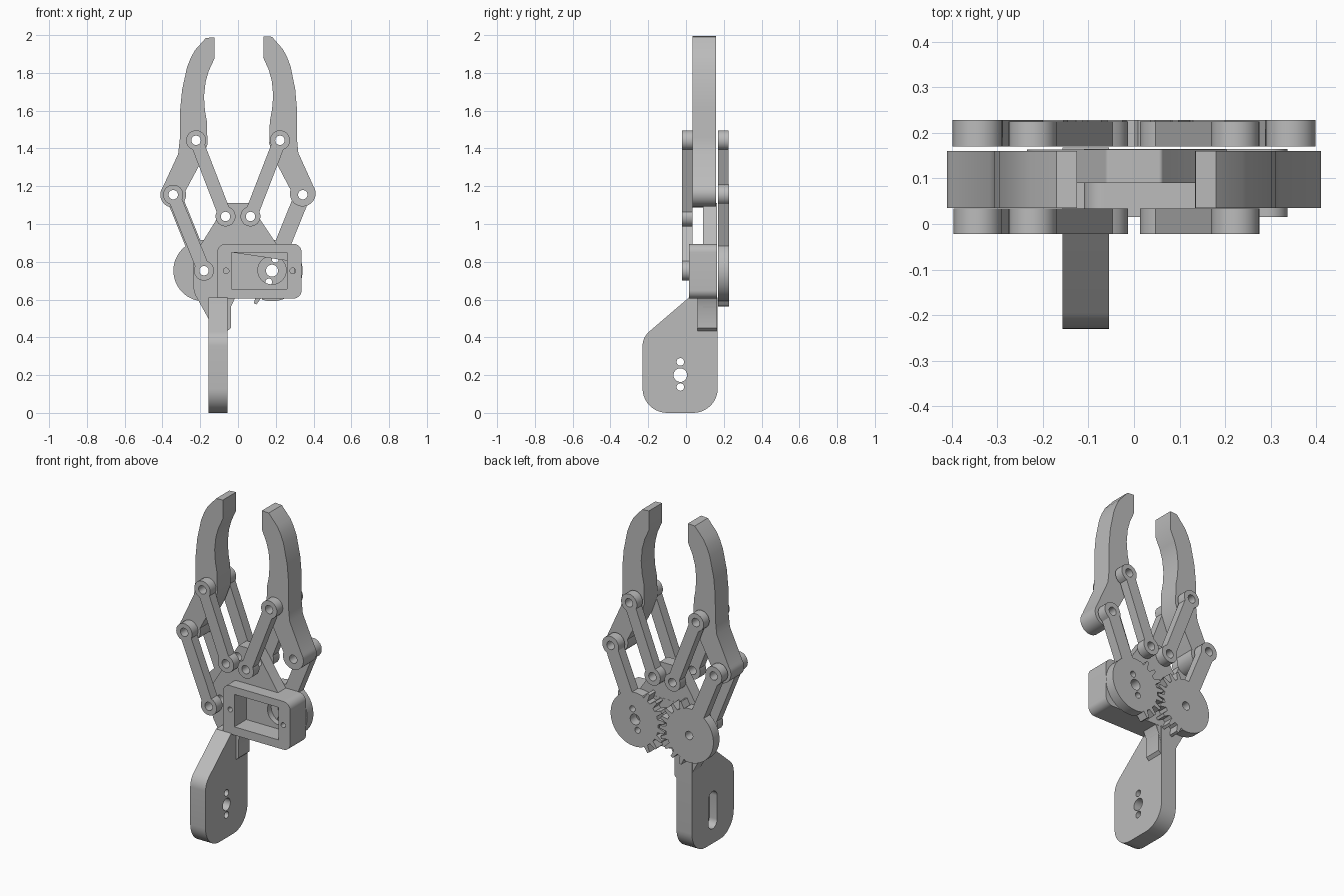
import bpy, bmesh, math
from mathutils import Vector

if "Cube" in bpy.data.objects:
    bpy.data.objects.remove(bpy.data.objects["Cube"])

grey = bpy.data.materials.new("plain grey")
grey.use_nodes = True
grey.diffuse_color = (0.5, 0.5, 0.5, 1)
grey.node_tree.nodes["Principled BSDF"].inputs["Base Color"].default_value = (0.5, 0.5, 0.5, 1)


def arc(c, r, start, end, n=16):
    return [(c[0] + r * math.cos(start + (end - start) * i / n),
             c[1] + r * math.sin(start + (end - start) * i / n)) for i in range(n + 1)]


def circle(c, r, n=28):
    return arc(c, r, 0, math.tau, n)[:-1]


def rounded(corners):
    """Outline from (u, v, fillet radius) corners."""
    out = []
    for i, (u, v, r) in enumerate(corners):
        p = Vector((u, v))
        if r == 0:
            out.append((u, v))
            continue
        a = (Vector(corners[i - 1][:2]) - p).normalized()
        b = (Vector(corners[(i + 1) % len(corners)][:2]) - p).normalized()
        half = a.angle(b) / 2
        centre = p + (a + b).normalized() * (r / math.sin(half))
        t = r / math.tan(half)
        d1, d2 = p + a * t - centre, p + b * t - centre
        s = math.atan2(d1.y, d1.x)
        turn = (math.atan2(d2.y, d2.x) - s + math.pi) % math.tau - math.pi
        out += arc(centre, r, s, s + turn, 10)
    return out


def prism(name, loops, lo, hi, axis="y"):
    """Extrude an outline with holes along an axis."""
    curve = bpy.data.curves.new(name, "CURVE")
    curve.dimensions = "2D"
    curve.fill_mode = "BOTH"
    curve.extrude = (hi - lo) / 2
    for loop in loops:
        sp = curve.splines.new("POLY")
        sp.points.add(len(loop) - 1)
        for pt, (u, v) in zip(sp.points, loop):
            pt.co = (u, v, 0, 1)
        sp.use_cyclic_u = True
    temp = bpy.data.objects.new(name + " outline", curve)
    bpy.context.collection.objects.link(temp)
    dg = bpy.context.evaluated_depsgraph_get()
    mesh = bpy.data.meshes.new_from_object(temp.evaluated_get(dg))
    bpy.data.objects.remove(temp)
    mid = (lo + hi) / 2
    bm = bmesh.new()
    bm.from_mesh(mesh)
    for vert in bm.verts:
        u, v, w = vert.co
        vert.co = (u, mid - w, v) if axis == "y" else (mid + w, u, v)
    bmesh.ops.remove_doubles(bm, verts=bm.verts, dist=0.0002)
    bmesh.ops.recalc_face_normals(bm, faces=bm.faces)
    bm.to_mesh(mesh)
    bm.free()
    mesh.name = name
    mesh.materials.clear()
    mesh.materials.append(grey)
    obj = bpy.data.objects.new(name, mesh)
    bpy.context.collection.objects.link(obj)
    bpy.ops.object.select_all(action="DESELECT")
    obj.select_set(True)
    bpy.context.view_layer.objects.active = obj
    bpy.ops.object.shade_smooth_by_angle(angle=math.radians(30))
    return obj


def mirror(points, s):
    return [(s * u, v) for u, v in points]


PIN = 0.025
FRONT, BACK = (-0.022, 0.034), (0.17, 0.225)
KNUCKLE, ELBOW, PALM_PIN, AXLE = (-0.222, 1.443), (-0.343, 1.155), (-0.066, 1.04), (-0.18, 0.753)


def link(name, a, b, span, s=1):
    """Bar with a round eye at each end."""
    r, h = 0.053, 0.035
    d = math.atan2(b[1] - a[1], b[0] - a[0])
    k = math.asin(h / r)
    outline = arc(a, r, d + k, d + math.tau - k) + arc(b, r, d + math.pi + k, d + 3 * math.pi - k)
    prism(name, [mirror(l, s) for l in (outline, circle(a, PIN), circle(b, PIN))], *span)


def gear(name, s, phase, holes):
    """Part-toothed disc with an arm reaching to the finger."""
    blank, root, tip, pitch = 0.162, 0.155, 0.197, math.tau / 20
    d = math.atan2(ELBOW[1] - AXLE[1], ELBOW[0] - AXLE[0])
    h, r = 0.042, 0.055
    k, e = math.asin(h / blank), math.asin(h / r)
    teeth = [(i + phase) * pitch for i in range(-4, 5) if abs(i + phase) < 4.2]
    first, last = teeth[0] - pitch / 2, teeth[-1] + pitch / 2
    outline = arc(AXLE, blank, d + k - math.tau, first, 36)
    for t in teeth:
        for off, rad in ((-0.3, root), (-0.13, tip), (0.13, tip), (0.3, root)):
            outline += arc(AXLE, rad, t + off * pitch, 0, 1)[:1]
    outline += arc(AXLE, blank, last, d - k, 8)
    outline += arc(ELBOW, r, d - math.pi + e, d + math.pi - e)
    prism(name, [mirror(l, s) for l in [outline, circle(ELBOW, PIN)] + holes], 0.17, 0.228)


# Fingers
inner = [(-0.125, 1.988), (-0.125, 1.875), (-0.155, 1.81), (-0.172, 1.75), (-0.18, 1.675),
         (-0.175, 1.6), (-0.164, 1.54), (-0.162, 1.42), (-0.2, 1.32)]
outer = [(-0.317, 1.37), (-0.308, 1.45), (-0.306, 1.61), (-0.296, 1.71),
         (-0.27, 1.83), (-0.25, 1.88), (-0.228, 1.92), (-0.17, 1.985)]
finger = inner + arc(ELBOW, 0.068, 0.3, -3.75, 24) + outer
for side, s in (("right", 1), ("left", -1)):
    tilt = 0 if s == 1 else 0.012

    def lean(p):
        return (p[0] - tilt * (p[1] - ELBOW[1]), p[1] + tilt * 0.5)
    loops = [[lean(p) for p in finger], circle(KNUCKLE, PIN), circle(ELBOW, PIN)]
    prism(side + " finger", [mirror(l, s) for l in loops], 0.035, 0.16)
    # Steering links on both faces
    link(side + " front link", KNUCKLE, PALM_PIN, FRONT, s)
    link(side + " back link", KNUCKLE, PALM_PIN, BACK, s)
link("right lower link", ELBOW, AXLE, FRONT)

# Meshing gears
gear("right gear arm", 1, 0, [circle(AXLE, PIN)])
gear("left gear arm", -1, 0.5, [circle(AXLE, 0.032)] +
     [circle((AXLE[0] + q * 0.017, AXLE[1] - q * 0.06), 0.018) for q in (1, -1)])

# Palm plate and motor box, each a pocketed front layer and a bored back layer
plate = rounded([(-0.06, 1.11, 0.01), (0.06, 1.11, 0.01), (0.22, 0.87, 0), (0.3, 0.8, 0), (0.3, 0.63, 0),
                 (-0.02, 0.62, 0.03), (-0.055, 0.5, 0), (-0.157, 0.5, 0), (-0.235, 0.64, 0.1),
                 (-0.235, 0.83, 0.1)])
box = rounded([(-0.11, 0.605, 0), (0.337, 0.605, 0.045), (0.337, 0.895, 0.045), (-0.11, 0.895, 0.045)])
window = [(-0.035, 0.655), (0.26, 0.655), (0.26, 0.85), (-0.035, 0.85)]
bore = circle((0.18, 0.755), 0.075)
pins = [circle(PALM_PIN, PIN), circle(mirror([PALM_PIN], -1)[0], PIN), circle(AXLE, PIN)]
screws = [circle((x, 0.752), 0.015, 16) for x in (-0.063, 0.29)]
for label, opening, plate_span, box_span in (("front", window, (0.09, 0.13), (0.015, 0.13)),
                                             ("back", bore, (0.13, 0.164), (0.13, 0.165))):
    prism("palm plate " + label, [plate, opening] + pins + screws, *plate_span)
    prism("motor box " + label, [box, opening] + screws, *box_span)

# Wrist handle with a slotted recess on one face
handle = rounded([(-0.23, 0, 0.13), (0.168, 0, 0.13), (0.168, 0.61, 0), (0.015, 0.61, 0), (-0.23, 0.4, 0.1)])
slot = arc((-0.03, 0.27), 0.042, 0, math.pi) + arc((-0.03, 0.13), 0.042, math.pi, math.tau)
horn = [circle((-0.03, 0.2), 0.036), circle((-0.03, 0.27), 0.02), circle((-0.03, 0.137), 0.02)]
prism("handle slotted side", [handle, slot], -0.157, -0.105, "x")
prism("handle bored side", [handle] + horn, -0.105, -0.055, "x")

# Rib bracing the handle against the box
rib = [(-0.06, 0.43), (-0.038, 0.45), (-0.038, 0.56), (-0.015, 0.61), (-0.06, 0.61)]
prism("handle rib", [rib], 0.06, 0.163)
